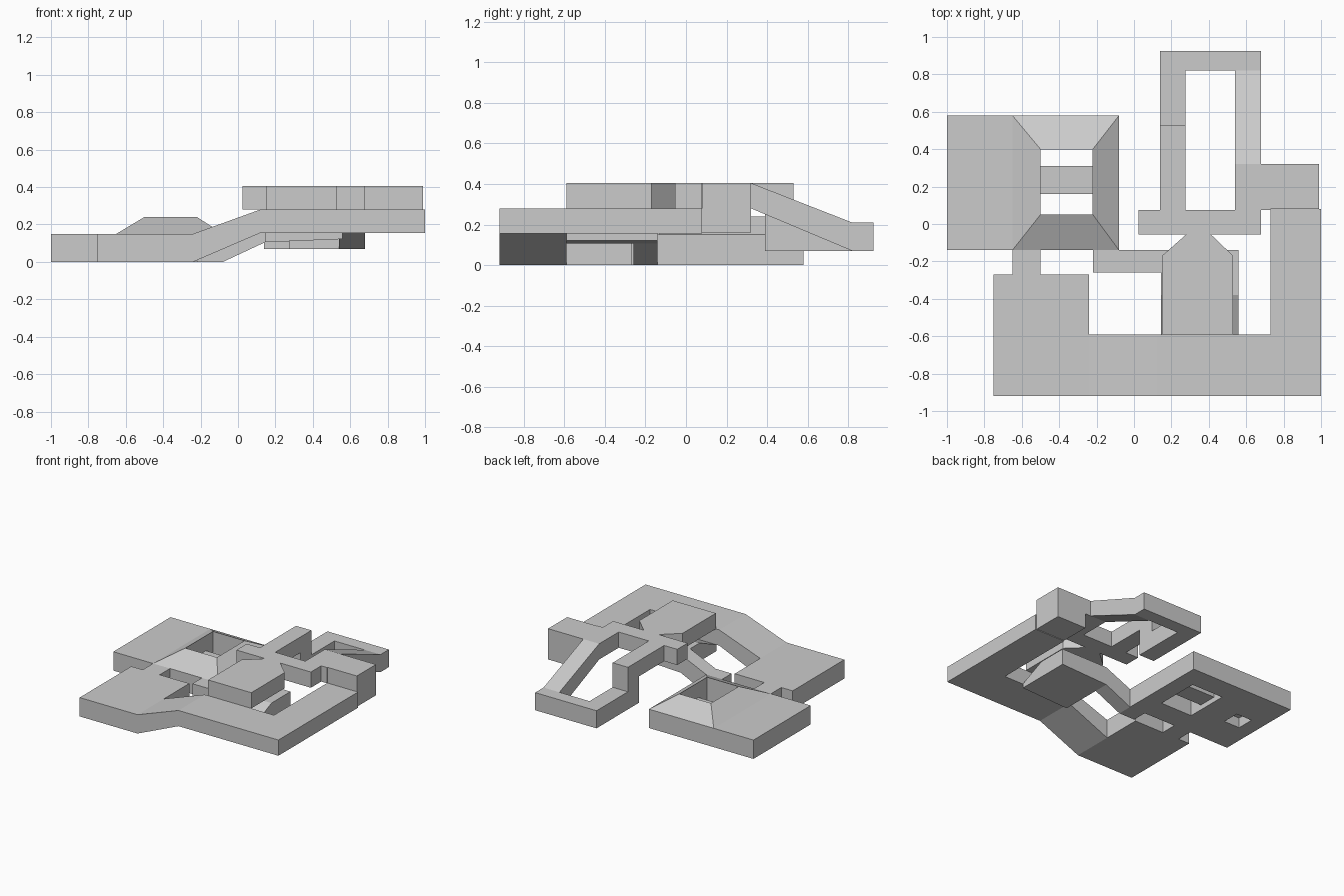
import bpy, bmesh
from mathutils import Vector

cube = bpy.data.objects.get("Cube")
if cube:
    bpy.data.objects.remove(cube, do_unlink=True)

grey = bpy.data.materials.new("stone grey")
grey.use_nodes = True
GREY = (0.6, 0.6, 0.6, 1)
grey.diffuse_color = GREY
grey.node_tree.nodes["Principled BSDF"].inputs["Base Color"].default_value = GREY


def extrude(name, profile, axis, lo, hi):
    """Extrude a 2D profile along an axis (the two other axes keep x, y, z order)."""
    bm = bmesh.new()

    def point(p, depth):
        c = list(p)
        c.insert("xyz".index(axis), depth)
        return Vector(c)

    face = bm.faces.new([bm.verts.new(point(p, lo)) for p in profile])
    moved = bmesh.ops.extrude_face_region(bm, geom=[face])["geom"]
    shift = point((0, 0), hi - lo)
    bmesh.ops.translate(bm, vec=shift,
                        verts=[v for v in moved if isinstance(v, bmesh.types.BMVert)])
    bmesh.ops.recalc_face_normals(bm, faces=bm.faces)
    mesh = bpy.data.meshes.new(name)
    bm.to_mesh(mesh)
    bm.free()
    mesh.materials.append(grey)
    obj = bpy.data.objects.new(name, mesh)
    bpy.context.collection.objects.link(obj)
    return obj


def box(name, x, y, z):
    rect = [(x[0], y[0]), (x[1], y[0]), (x[1], y[1]), (x[0], y[1])]
    return extrude(name, rect, "z", *z)


def cut(obj, x, y, z):
    cutter = box("cutter", x, y, z)
    cutter.hide_render = True
    mod = obj.modifiers.new("opening", "BOOLEAN")
    mod.operation = "DIFFERENCE"
    mod.solver = "EXACT"
    mod.object = cutter
    bpy.context.view_layer.objects.active = obj
    bpy.ops.object.modifier_apply(modifier=mod.name)
    bpy.data.objects.remove(cutter, do_unlink=True)


LOW = (0, 0.15)
MID = (0.155, 0.28)
HIGH = (0.28, 0.405)
SUNK = (0.07, 0.21)

# Front walkway, rising from the low level to the middle level
extrude("front_walkway",
        [(-0.75, 0), (-0.24, 0), (0.12, 0.155), (1, 0.155), (1, 0.28),
         (0.12, 0.28), (-0.24, 0.15), (-0.75, 0.15)], "y", -0.92, -0.59)
box("front_low_platform", (-0.75, -0.24), (-0.59, -0.27), LOW)
box("low_connector", (-0.65, -0.5), (-0.27, -0.14), LOW)

# Left walkway and the riser at its end
box("side_walkway", (0.73, 1), (-0.59, 0.08), MID)
box("riser", (0.73, 0.99), (0.08, 0.32), (0.16, 0.405))

# Low room slab with a raised, open-topped hump
slab = box("room_slab", (-1, -0.08), (-0.14, 0.58), LOW)
hump = box("room_hump", (-0.65, -0.08), (-0.14, 0.58), (0.15, 0.24))
for v in hump.data.vertices:
    if v.co.z > 0.2:
        v.co.x = -0.5 if v.co.x < -0.3 else -0.22
        v.co.y = 0.05 if v.co.y < 0.2 else 0.4
HOLE_X, HOLE_Y = (-0.5, -0.22), (0.05, 0.4)
cut(slab, HOLE_X, HOLE_Y, (-0.1, 0.3))
# The hump's shaft is a hair narrower so that its rim stays closed
cut(hump, (-0.499, -0.221), (0.051, 0.399), (0.1, 0.3))
cut(slab, (-0.88, -0.74), (0.14, 0.28), (-0.1, 0.08))
box("room_crossbar", HOLE_X, (0.16, 0.31), (0.04, 0.12))

# Ramp from the room to the chamber under the block
extrude("room_ramp",
        [(-0.22, 0), (-0.08, 0), (0.145, 0.105), (0.145, 0.25),
         (-0.08, 0.15), (-0.22, 0.15)], "y", -0.26, -0.14)
chamber = extrude("lower_chamber",
                  [(-0.59, 0.105), (-0.14, 0.105), (-0.14, 0.25),
                   (-0.38, 0.25), (-0.59, 0.155)], "x", 0.145, 0.56)
for v in chamber.data.vertices:
    if v.co.x > 0.5 and v.co.z < 0.11:
        v.co.z = 0.122

# Upper block with a tapered neck, and the upper cross paths
extrude("upper_block",
        [(0.15, -0.59), (0.53, -0.59), (0.53, -0.17), (0.41, -0.055),
         (0.28, -0.055), (0.15, -0.17)], "z", *HIGH)
box("upper_cross_path", (0.025, 0.68), (-0.055, 0.075), HIGH)
box("upper_left_path", (0.54, 0.68), (0.075, 0.32), HIGH)
box("upper_bridge", (0.68, 0.73), (0.075, 0.32), HIGH)
box("upper_right_path", (0.14, 0.275), (0.075, 0.53), HIGH)

# Back loop: a drop shaft, a sunken path and a sloped return
box("drop_shaft", (0.14, 0.275), (0.39, 0.53), (0.07, 0.28))
box("sunken_path", (0.14, 0.275), (0.53, 0.82), SUNK)
box("back_path", (0.14, 0.68), (0.82, 0.925), SUNK)
extrude("sloped_return",
        [(0.32, 0.28), (0.82, 0.07), (0.82, 0.21), (0.32, 0.405)],
        "x", 0.54, 0.68)
